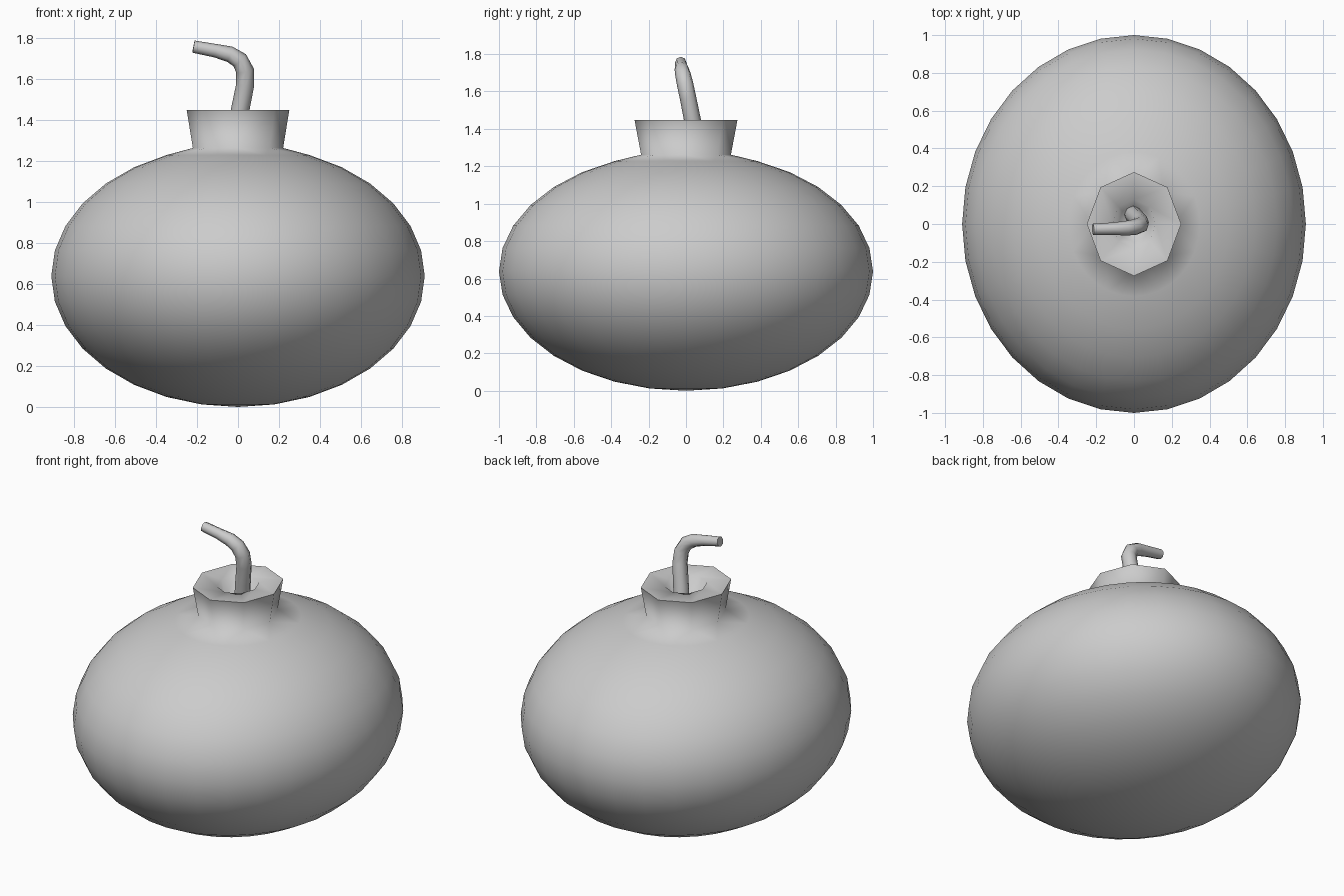
import bpy, bmesh
from math import sin, cos, pi, radians
from mathutils import Matrix, Vector

cube = bpy.data.objects.get("Cube")
if cube:
    bpy.data.objects.remove(cube, do_unlink=True)

grey = bpy.data.materials.new("plain grey")
grey.use_nodes = True
colour = (0.6, 0.6, 0.6, 1)
grey.diffuse_color = colour
grey.node_tree.nodes["Principled BSDF"].inputs["Base Color"].default_value = colour


def finish(bm, name, angle):
    bmesh.ops.recalc_face_normals(bm, faces=bm.faces)
    mesh = bpy.data.meshes.new(name)
    bm.to_mesh(mesh)
    bm.free()
    mesh.materials.append(grey)
    obj = bpy.data.objects.new(name, mesh)
    bpy.context.collection.objects.link(obj)
    bpy.ops.object.select_all(action='DESELECT')
    obj.select_set(True)
    bpy.context.view_layer.objects.active = obj
    bpy.ops.object.shade_smooth_by_angle(angle=radians(angle))


def ring(bm, rx, ry, z, n):
    return [bm.verts.new((rx * cos(2 * pi * i / n), ry * sin(2 * pi * i / n), z))
            for i in range(n)]


def skin(bm, a, b):
    for i in range(len(a)):
        j = (i + 1) % len(a)
        bm.faces.new((a[i], a[j], b[j], b[i]))


# Round body with an octagonal neck growing out of its open top
HALF = 0.638
SEG = 32
bm = bmesh.new()
foot = bm.verts.new((0, 0, 0))
loops = []
for k in range(1, 15):
    t = pi * k / 16
    loops.append(ring(bm, 0.91 * sin(t), sin(t), HALF * (1 - cos(t)), SEG))
for i in range(SEG):
    bm.faces.new((foot, loops[0][i], loops[0][(i + 1) % SEG]))
for a, b in zip(loops, loops[1:]):
    skin(bm, a, b)

# Neck rings: base, flared rim, hole edge, hole bottom
neck = [ring(bm, rx, ry, z, 8) for rx, ry, z in
        ((0.22, 0.24, 1.262), (0.25, 0.275, 1.447),
         (0.115, 0.13, 1.44), (0.085, 0.095, 1.34))]
for a, b in zip(neck, neck[1:]):
    skin(bm, a, b)
bm.faces.new(neck[-1])

# Fan the body's top loop onto the neck's eight corners
top = loops[-1]
for i in range(SEG):
    j = (i + 1) % SEG
    here, after = neck[0][(i + 2) // 4 % 8], neck[0][(i + 3) // 4 % 8]
    bm.faces.new((top[i], top[j], here))
    if after is not here:
        bm.faces.new((top[j], after, here))
finish(bm, "body_with_neck", 95)

# Bent fuse: a tapering eight-sided tube along a path (x, y, z, radius)
path = [(-0.005, 0.05, 1.34, 0.046), (0.01, 0.035, 1.445, 0.045),
        (0.035, 0.01, 1.57, 0.044), (0.034, -0.005, 1.64, 0.044),
        (0.008, -0.016, 1.69, 0.042), (-0.04, -0.022, 1.719, 0.039),
        (-0.11, -0.025, 1.736, 0.033), (-0.217, -0.028, 1.756, 0.03)]
points = [Vector(p[:3]) for p in path]
bm = bmesh.new()
tube = []
for i, p in enumerate(path):
    d = (points[min(i + 1, len(points) - 1)] - points[max(i - 1, 0)]).normalized()
    side = d.cross(Vector((0, 1, 0))).normalized()
    frame = Matrix((side, d.cross(side), d)).transposed()
    tube.append([bm.verts.new(points[i] + frame @ Vector(
        (p[3] * cos(pi * k / 4), p[3] * sin(pi * k / 4), 0))) for k in range(8)])
for a, b in zip(tube, tube[1:]):
    skin(bm, a, b)
bm.faces.new(tube[0])
bm.faces.new(tube[-1])
finish(bm, "fuse", 60)
